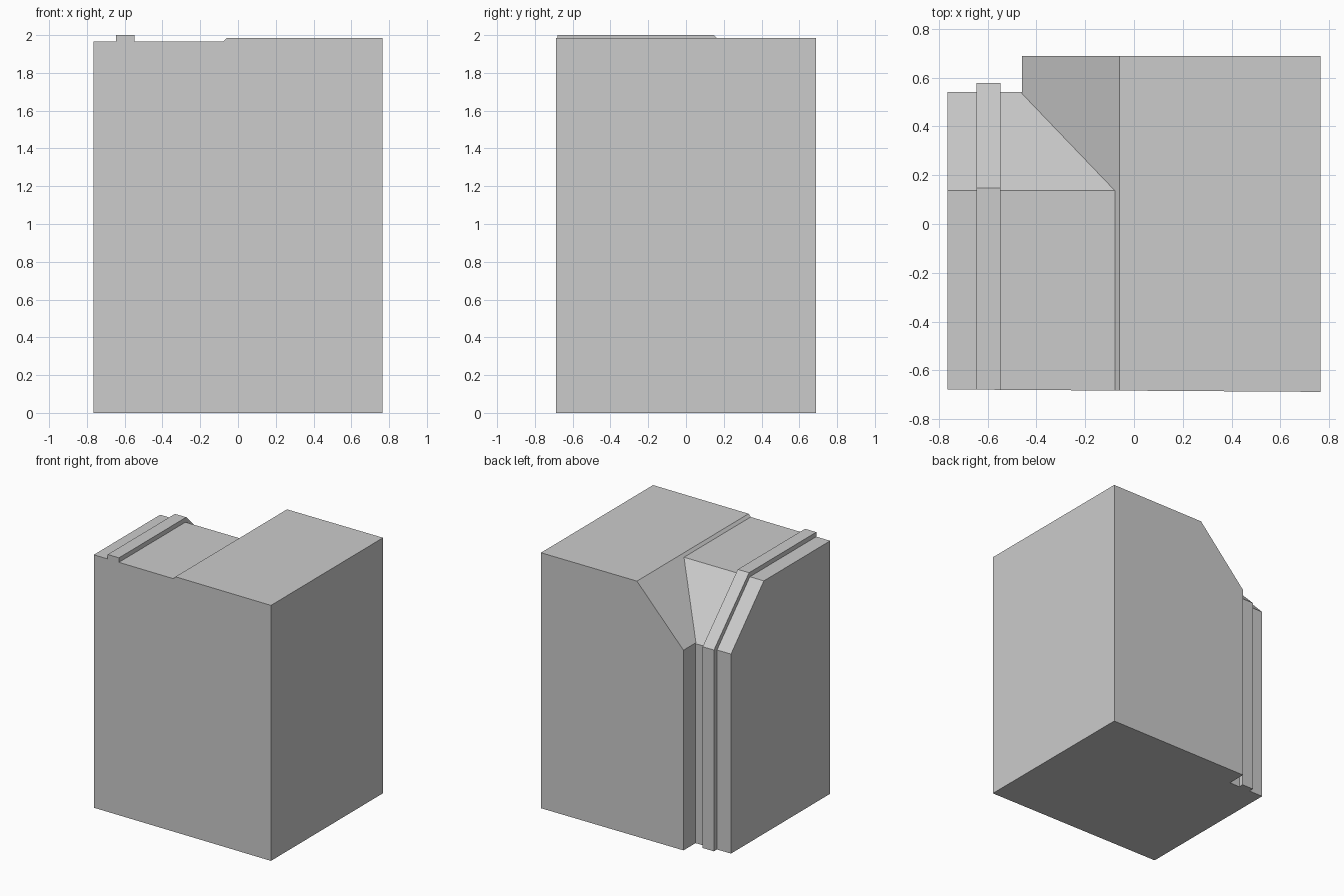
import bpy, bmesh
from mathutils import Vector

if "Cube" in bpy.data.objects:
    bpy.data.objects.remove(bpy.data.objects["Cube"])

X, Y = 0.765, 0.688


def prism(name, profile, start, depth):
    """Solid made by sweeping a closed 3D profile along the depth vector."""
    bm = bmesh.new()
    face = bm.faces.new([bm.verts.new(Vector(p) + Vector(start)) for p in profile])
    swept = bmesh.ops.extrude_face_region(bm, geom=[face])["geom"]
    bmesh.ops.translate(bm, vec=depth,
                        verts=[g for g in swept if isinstance(g, bmesh.types.BMVert)])
    bmesh.ops.recalc_face_normals(bm, faces=bm.faces)
    mesh = bpy.data.meshes.new(name)
    bm.to_mesh(mesh)
    bm.free()
    obj = bpy.data.objects.new(name, mesh)
    bpy.context.collection.objects.link(obj)
    return obj


def side_profile(back, slope_start, top):
    """Side outline (y, z) with the upper back corner cut away."""
    return [(0, -Y, 0), (0, back, 0), (0, back, 1.55 + (top - 1.965) * 0.4),
            (0, slope_start, top), (0, -Y, top)]


# Main block, its upper left corner sloping down
body = prism("block", [(X, 0, 0), (X, 0, 1.985), (-0.06, 0, 1.985),
                       (-0.46, 0, 1.555), (-0.46, 0, 0)], (0, -Y, 0), (0, 2 * Y, 0))

# Lower side section and the raised rib running over it
side = prism("side_section", side_profile(0.54, 0.137, 1.965), (-X, 0, 0), (X + 0.2, 0, 0))
rib = prism("rib", side_profile(0.578, 0.147, 2.0), (-0.645, 0, 0), (0.097, 0, 0))

# Fuse the parts into one solid
bpy.context.view_layer.objects.active = body
for part in (side, rib):
    mod = body.modifiers.new("join", "BOOLEAN")
    mod.operation = "UNION"
    mod.solver = "EXACT"
    mod.object = part
    bpy.ops.object.modifier_apply(modifier=mod.name)
    bpy.data.objects.remove(part)

# The front face leans back very slightly toward the left
for v in body.data.vertices:
    if v.co.y < -Y + 0.001:
        v.co.y += 0.01 * (X - v.co.x) / (2 * X)
